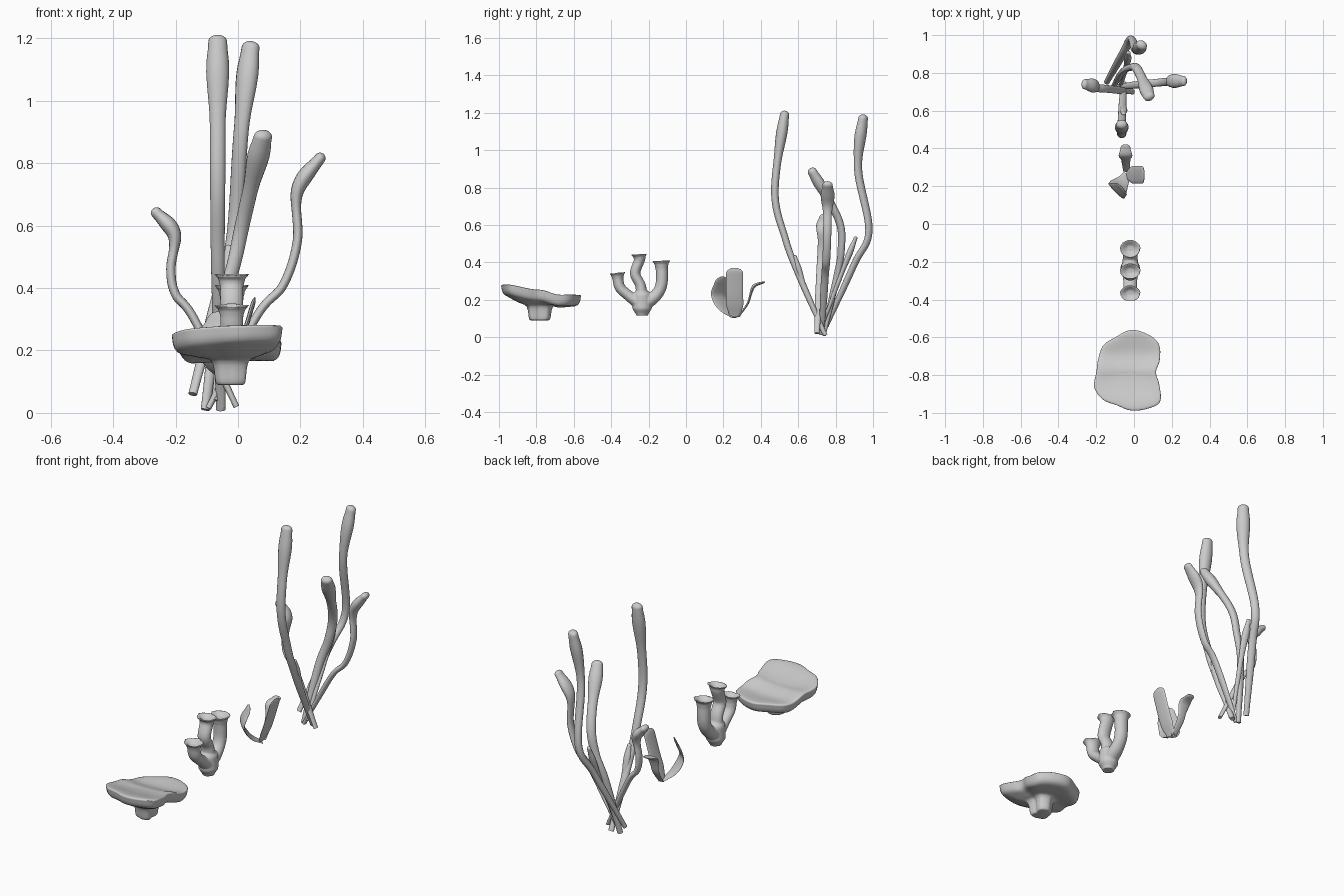
import bpy, bmesh, math
from mathutils import Vector

if "Cube" in bpy.data.objects:
    bpy.data.objects.remove(bpy.data.objects["Cube"])


def catmull(p0, p1, p2, p3, t):
    return 0.5 * (2 * p1 + (p2 - p0) * t + (2 * p0 - 5 * p1 + 4 * p2 - p3) * t * t
                  + (3 * p1 - p0 - 3 * p2 + p3) * t ** 3)


def smooth_path(pts, steps=10, closed=False):
    pts = [Vector(p) for p in pts]
    n = len(pts)
    at = (lambda i: pts[i % n]) if closed else (lambda i: pts[min(max(i, 0), n - 1)])
    out = [catmull(at(i - 1), at(i), at(i + 1), at(i + 2), k / steps)
           for i in range(n if closed else n - 1) for k in range(steps)]
    return out if closed else out + [pts[-1]]


def lerp_table(table, x):
    for (a, va), (b, vb) in zip(table, table[1:]):
        if x <= b:
            t = max(0, (x - a) / (b - a))
            return va + (vb - va) * t * t * (3 - 2 * t)
    return table[-1][1]


def loft(bm, rings):
    loops = [[bm.verts.new(c) for c in r] for r in rings]
    n = len(loops[0])
    for a, b in zip(loops, loops[1:]):
        for i in range(n):
            j = (i + 1) % n
            bm.faces.new((a[i], a[j], b[j], b[i]))
    bm.faces.new(loops[0][::-1])
    bm.faces.new(loops[-1])


def sweep(bm, pts, radii, wide, flat, end="round", sides=16):
    """Elliptical tube along a path; radii is a table over path length 0..1."""
    path = smooth_path(pts)
    lens = [0]
    for a, b in zip(path, path[1:]):
        lens.append(lens[-1] + (b - a).length)
    wide = Vector(wide).normalized()
    rings = []

    def ring(c, u, v, r):
        turns = [2 * math.pi * k / sides for k in range(sides)]
        rings.append([c + u * r * math.cos(a) + v * r * flat * math.sin(a) for a in turns])

    for i, p in enumerate(path):
        t = (path[min(i + 1, len(path) - 1)] - path[max(i - 1, 0)]).normalized()
        u = (wide - t * wide.dot(t)).normalized()
        v = t.cross(u)
        r = lerp_table(radii, lens[i] / lens[-1])
        ring(p, u, v, r)
    for k in range(1, 6):
        a = k * math.pi / 11
        if end == "round":
            ring(p + t * r * 0.7 * math.sin(a), u, v, r * math.cos(a))
        elif end == "cup":
            ring(p - t * 0.005 * (k - 1), u, v, r * (1 - 0.13 * k))
    loft(bm, rings)


def finish(bm, name):
    bmesh.ops.recalc_face_normals(bm, faces=bm.faces)
    me = bpy.data.meshes.new(name)
    bm.to_mesh(me)
    bm.free()
    ob = bpy.data.objects.new(name, me)
    bpy.context.collection.objects.link(ob)
    bpy.ops.object.select_all(action='DESELECT')
    ob.select_set(True)
    bpy.context.view_layer.objects.active = ob
    bpy.ops.object.shade_smooth_by_angle(angle=math.radians(55))
    return ob


def strand(name, radii, wide, flat, *pts):
    bm = bmesh.new()
    sweep(bm, pts, radii, wide, flat)
    finish(bm, name)


# Table coral: wavy polar outline lofted through a stem-and-plate profile
reach = [.135, .168, .212, .22, .222, .2, .2, .182,
         .178, .205, .203, .187, .2, .21, .221, .165]
edge = smooth_path([(r * math.cos(i * math.pi / 8), r * math.sin(i * math.pi / 8), 0)
                    for i, r in enumerate(reach)], 4, True)
profile = [(.22, .09), (.27, .1), (.34, .165), (.6, .18), (.92, .196),
           (1, .235), (.95, .25), (.5, .243), (.05, .24)]
tilt = [(-.2, .03), (0, 0), (.11, -.028), (.22, -.025)]
rings = []
for s, z in smooth_path([(s, z, 0) for s, z in profile], 4, False) and \
        [(p.x, p.y) for p in smooth_path([(s, z, 0) for s, z in profile], 4)]:
    follow = min(1, max(0, (s - .35) * 2)) if z < .22 else 1
    rings.append([Vector((-.02 + e.x * s, -.785 + e.y * s,
                          z + follow * (lerp_table(tilt, e.y * s) + .03 * e.x * s))) for e in edge])
bm = bmesh.new()
loft(bm, rings)
finish(bm, "table_coral")

# Tube coral: trunk and three flared tubes fused together
bm = bmesh.new()
X = -.02
flare = [(0, .042), (.4, .036), (.82, .037), (.93, .042), (1, .057)]
across = (1, 0, 0)
sweep(bm, [(X, -.235, .115), (X, -.235, .16), (X, -.235, .22)],
      [(0, .032), (.4, .052), (1, .05)], across, 1)
for flat, bends in ((.78, [(-.25, .18), (-.31, .225), (-.355, .27), (-.367, .345)]),
                    (.88, [(-.22, .18), (-.16, .225), (-.13, .29), (-.132, .41)]),
                    (.76, [(-.235, .2), (-.243, .275), (-.272, .34), (-.25, .41), (-.25, .445)])):
    sweep(bm, [(X, y, z) for y, z in bends], flare, across, flat, "cup", 24)
tubes = finish(bm, "tube_coral")
m = tubes.modifiers.new("fuse", 'REMESH')
m.mode = 'VOXEL'
m.voxel_size = .005
m.use_smooth_shade = True
m = tubes.modifiers.new("soften", 'SMOOTH')
m.factor = .5
m.iterations = 3

# Three strap leaves spreading from one root
strand("side_leaf", [(0, .03), (.3, .046), (1, .046)], (0, 1, 0), .16,
       (-.035, .262, .11), (.005, .26, .21), (.045, .26, .34))
strand("front_leaf", [(0, .025), (.5, .055), (.8, .056), (1, .045)], (1, -1, 0), .13,
       (-.035, .26, .105), (-.07, .21, .145), (-.095, .175, .22), (-.07, .185, .295))
strand("back_leaf", [(0, .018), (.5, .024), (.8, .036), (1, .026)], (1, 0, 0), .25,
       (-.04, .28, .11), (-.043, .33, .18), (-.045, .36, .268), (-.045, .405, .29))

# Tall stalks with swollen tips crossing at the root
tall = [(0, .015), (.25, .021), (.78, .025), (.93, .037), (1, .03)]
club = [(0, .014), (.3, .02), (.78, .022), (.92, .037), (1, .027)]
thin = [(0, .01), (.6, .014), (.85, .02), (1, .012)]
strand("front_stalk", tall, (1, 0, 0), .82,
       (-.055, .745, .01), (-.062, .6, .34), (-.065, .53, .53), (-.065, .475, .78), (-.065, .527, 1.19))
strand("back_stalk", tall, (.85, -.5, 0), .82,
       (-.145, .75, .06), (-.06, .9, .39), (-.015, .978, .57), (.01, .92, .9), (.04, .947, 1.17))
strand("middle_stalk", tall, (.9, .4, 0), .8,
       (-.105, .735, .01), (-.06, .805, .32), (-.015, .83, .47), (.02, .815, .63), (.08, .675, .885))
strand("right_stalk", club, (0, 1, 0), .68,
       (-.095, .725, .015), (.06, .742, .31), (.145, .75, .41), (.19, .755, .55),
       (.19, .757, .71), (.262, .757, .815))
strand("left_stalk", club, (0, 1, 0), .68,
       (-.005, .7, .02), (-.14, .715, .3), (-.2, .72, .38), (-.215, .725, .46),
       (-.204, .73, .57), (-.26, .74, .64))
strand("small_front_stalk", thin, (1, 0, 0), .8,
       (-.05, .735, .02), (-.055, .64, .25), (-.055, .583, .43))
strand("small_back_stalk", thin, (1, -.4, 0), .8,
       (-.075, .72, .04), (-.04, .84, .36), (-.03, .907, .53))
